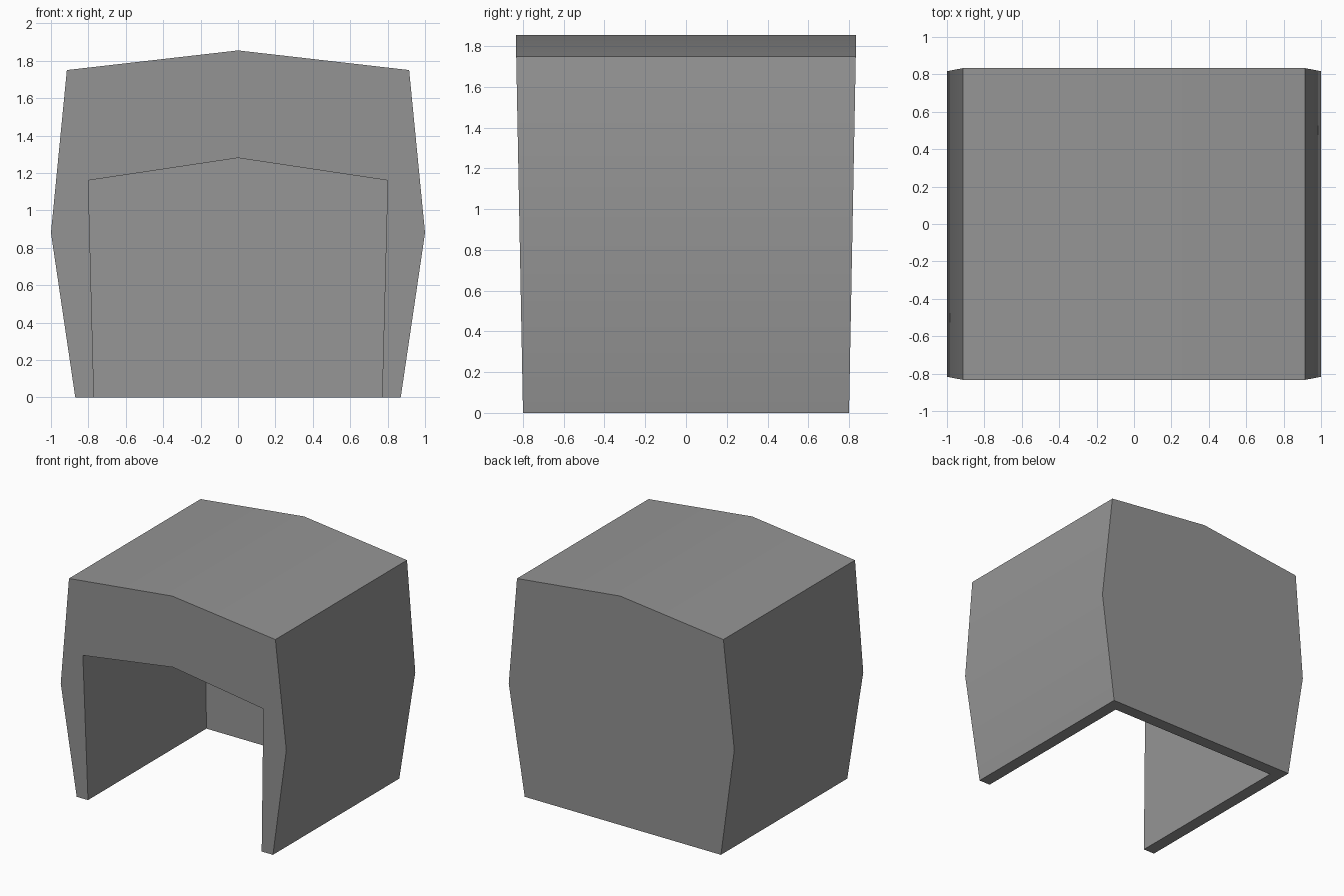
import bpy, bmesh, math

cube = bpy.data.objects.get("Cube")
if cube:
    bpy.data.objects.remove(cube)

grey = bpy.data.materials.new("plain grey")
grey.use_nodes = True
colour = (0.3, 0.3, 0.3, 1)
grey.diffuse_color = colour
grey.node_tree.nodes["Principled BSDF"].inputs["Base Color"].default_value = colour

FLARE = 0.019   # front and back lean outwards with height


def mirrored(half):
    """Half profile from the ground up to the ridge, completed on the other side."""
    return half + [(-x, z) for x, z in reversed(half[:-1])]


outer = mirrored([(-0.87, 0), (-1, 0.88), (-0.915, 1.75), (0, 1.855)])
inner = mirrored([(-0.77, 0), (-0.8, 1.16), (0, 1.28)])

bm = bmesh.new()


def ring(profile, side, depth):
    return [bm.verts.new((x, side * (depth + FLARE * z), z)) for x, z in profile]


def bridge(a, b):
    for i in range(len(a) - 1):
        bm.faces.new((a[i], a[i + 1], b[i + 1], b[i]))


outer_front = ring(outer, -1, 0.8)
outer_back = ring(outer, 1, 0.8)
inner_front = ring(inner, -1, 0.8)
inner_back = ring(inner, 1, 0.7)

# Walls and roof, then the cavity lining
bridge(outer_front, outer_back)
bridge(inner_front, inner_back)

# Front surround, back wall and recess wall
bm.faces.new(outer_front + inner_front[::-1])
bm.faces.new(outer_back)
bm.faces.new(inner_back)

# Underside of the three walls
for a, b in ((0, 0), (-1, -1)):
    bm.faces.new((outer_front[a], outer_back[a], inner_back[b], inner_front[b]))
bm.faces.new((outer_back[0], outer_back[-1], inner_back[-1], inner_back[0]))

bmesh.ops.recalc_face_normals(bm, faces=bm.faces[:])
mesh = bpy.data.meshes.new("hollow_shelter")
bm.to_mesh(mesh)
bm.free()
mesh.materials.append(grey)
shelter = bpy.data.objects.new("hollow_shelter", mesh)
bpy.context.collection.objects.link(shelter)

# Soften the shallow bends, keep the corners sharp
bpy.context.view_layer.objects.active = shelter
shelter.select_set(True)
bpy.ops.object.shade_smooth_by_angle(angle=math.radians(30))
